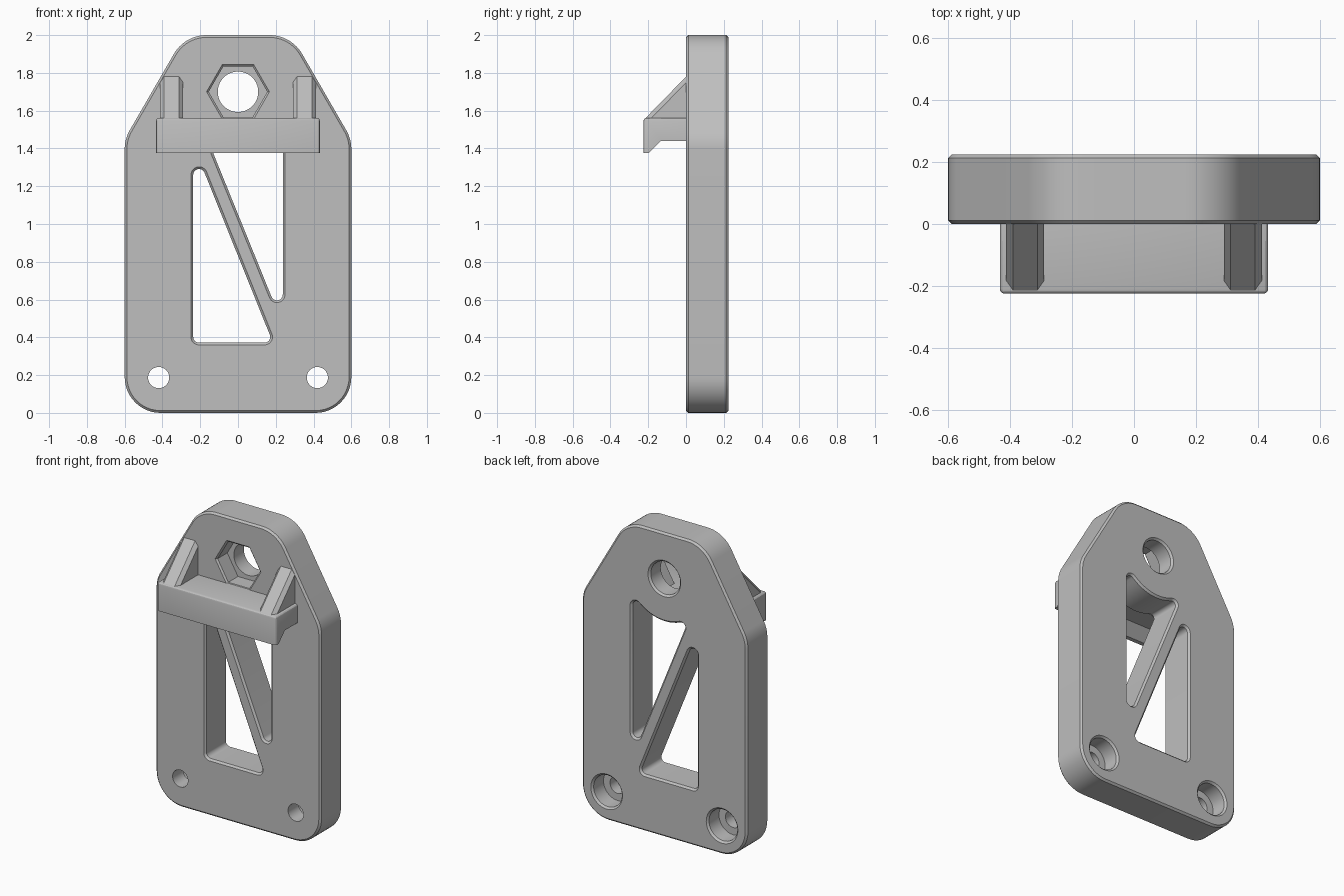
import bpy, bmesh, math
from mathutils import Vector

cube = bpy.data.objects.get("Cube")
if cube:
    bpy.data.objects.remove(cube, do_unlink=True)

grey = bpy.data.materials.new("light grey")
grey.use_nodes = True
COLOUR = (0.52, 0.52, 0.52, 1)
grey.diffuse_color = COLOUR
grey.node_tree.nodes["Principled BSDF"].inputs["Base Color"].default_value = COLOUR

DEPTH, CHAMFER = 0.225, 0.012


def rounded(corners, segments=12):
    """Outline from (x, z, radius) corners, each replaced by an arc."""
    outline = []
    for i, (x, z, r) in enumerate(corners):
        p = Vector((x, z))
        if r == 0:
            outline.append(p)
            continue
        a = (Vector(corners[i - 1][:2]) - p).normalized()
        b = (Vector(corners[(i + 1) % len(corners)][:2]) - p).normalized()
        half = a.angle(b) / 2
        centre = p + (a + b).normalized() * r / math.sin(half)
        start = p + a * r / math.tan(half) - centre
        end = p + b * r / math.tan(half) - centre
        sweep = math.pi - 2 * half
        for k in range(segments + 1):
            t = k / segments
            outline.append(centre + (start * math.sin((1 - t) * sweep)
                           + end * math.sin(t * sweep)) / math.sin(sweep))
    return outline


def ngon(x, z, radius, sides):
    return [Vector((x + radius * math.cos(math.tau * k / sides),
                    z + radius * math.sin(math.tau * k / sides))) for k in range(sides)]


def offset(outline, d):
    """Grow a counter-clockwise outline by d with mitred corners."""
    result = []
    for i, p in enumerate(outline):
        e1 = (p - outline[i - 1]).normalized()
        e2 = (outline[(i + 1) % len(outline)] - p).normalized()
        n1, n2 = Vector((e1.y, -e1.x)), Vector((e2.y, -e2.x))
        result.append(p + (n1 + n2) * d / (1 + n1.dot(n2)))
    return result


def finish(name, bm):
    bmesh.ops.recalc_face_normals(bm, faces=bm.faces)
    mesh = bpy.data.meshes.new(name)
    bm.to_mesh(mesh)
    bm.free()
    mesh.materials.append(grey)
    obj = bpy.data.objects.new(name, mesh)
    bpy.context.collection.objects.link(obj)
    return obj


def loft(name, outline, levels):
    """Solid through (y, growth) levels of one outline."""
    bm = bmesh.new()
    rings = [[bm.verts.new((p.x, y, p.y)) for p in offset(outline, d)] for y, d in levels]
    n = len(outline)
    for lo, hi in zip(rings, rings[1:]):
        for i in range(n):
            bm.faces.new((lo[i], lo[(i + 1) % n], hi[(i + 1) % n], hi[i]))
    bm.faces.new(rings[0])
    bm.faces.new(rings[-1])
    return finish(name, bm)


def side_prism(name, profile, x0, x1, width, pick, segments):
    """Prism of a (y, z) profile from x0 to x1, bevelling the picked edges."""
    bm = bmesh.new()
    ends = [[bm.verts.new((x, y, z)) for y, z in profile] for x in (x0, x1)]
    n = len(profile)
    for end in ends:
        bm.faces.new(end)
    for i in range(n):
        j = (i + 1) % n
        bm.faces.new((ends[0][i], ends[0][j], ends[1][j], ends[1][i]))
    edges = [e for e in bm.edges if pick(e.verts[0].co, e.verts[1].co)]
    bmesh.ops.bevel(bm, geom=edges, offset=width, segments=segments,
                    profile=0.5, affect='EDGES')
    return finish(name, bm)


def smooth(obj):
    bpy.ops.object.select_all(action='DESELECT')
    obj.select_set(True)
    bpy.context.view_layer.objects.active = obj
    bpy.ops.object.shade_smooth_by_angle(angle=math.radians(25))


# Main plate with tapered top and chamfered rims
right = [(0.6, 0, 0.19), (0.6, 1.45, 0.2), (0.282, 2, 0.2)]
corners = right + [(-x, z, r) for x, z, r in reversed(right)]
plate = loft("back_plate", rounded(corners),
             [(0, -CHAMFER), (CHAMFER, 0), (DEPTH - CHAMFER, 0), (DEPTH, -CHAMFER)])

# Window cutters, flared at both faces to chamfer the rims
flare = [(-0.02, CHAMFER + 0.02), (CHAMFER, 0),
         (DEPTH - CHAMFER, 0), (DEPTH + 0.02, CHAMFER + 0.02)]
lower = rounded([(-0.237, 0.372, 0.03), (0.185, 0.372, 0.03), (-0.237, 1.42, 0.031)])
arc = [(x, 1.7 - math.sqrt(0.285 ** 2 - x * x), 0)
       for x in (0.17 - 0.27 * k / 12 for k in range(13))]
upper = rounded([(0.237, 0.468, 0.031), (0.237, 1.521, 0.03)] + arc
                + [(-0.164, 1.456, 0.025)])
cutters = [loft("lower_window_cutter", lower, flare),
           loft("upper_window_cutter", upper, flare)]

# Nut pocket and bolt hole
cutters.append(loft("nut_pocket_cutter", ngon(0, 1.7, 0.155, 6),
                    [(-0.02, 0.03), (0.01, 0), (0.11, 0)]))
cutters.append(loft("bolt_hole_cutter", ngon(0, 1.7, 0.107, 48),
                    [(0.05, 0), (DEPTH - CHAMFER, 0), (DEPTH + 0.02, CHAMFER + 0.02)]))

# Counterbored screw holes
for side in (-1, 1):
    cutters.append(loft("screw_hole_cutter", ngon(side * 0.42, 0.187, 0.056, 40),
                        [(-0.05, 0), (0.11, 0), (0.11, 0.047),
                         (DEPTH - CHAMFER, 0.047), (DEPTH + 0.02, 0.079)]))

bpy.context.view_layer.objects.active = plate
for cutter in cutters:
    cutter.hide_render = True
    mod = plate.modifiers.new("cut", 'BOOLEAN')
    mod.operation, mod.solver, mod.object = 'DIFFERENCE', 'EXACT', cutter
    bpy.ops.object.modifier_apply(modifier=mod.name)
    bpy.data.objects.remove(cutter, do_unlink=True)
smooth(plate)

# Shelf with a hooked front lip
shelf = side_prism("shelf", [(0.005, 1.562), (-0.225, 1.562), (-0.225, 1.375),
                             (-0.197, 1.375), (-0.132, 1.44), (0.005, 1.44)],
                   -0.433, 0.433, 0.015,
                   lambda a, b: (a.z + b.z) / 2 > 1.45 and min(a.y, b.y) < 0, 3)
smooth(shelf)

# Sloped gussets above the shelf
for side, name in ((-1, "right_gusset"), (1, "left_gusset")):
    gusset = side_prism(name, [(0.005, 1.785), (-0.215, 1.56), (0.005, 1.56)],
                        side * 0.29, side * 0.413, 0.022,
                        lambda a, b: abs(a.y - b.y) > 0.1 and abs(a.z - b.z) > 0.1, 1)
    smooth(gusset)
